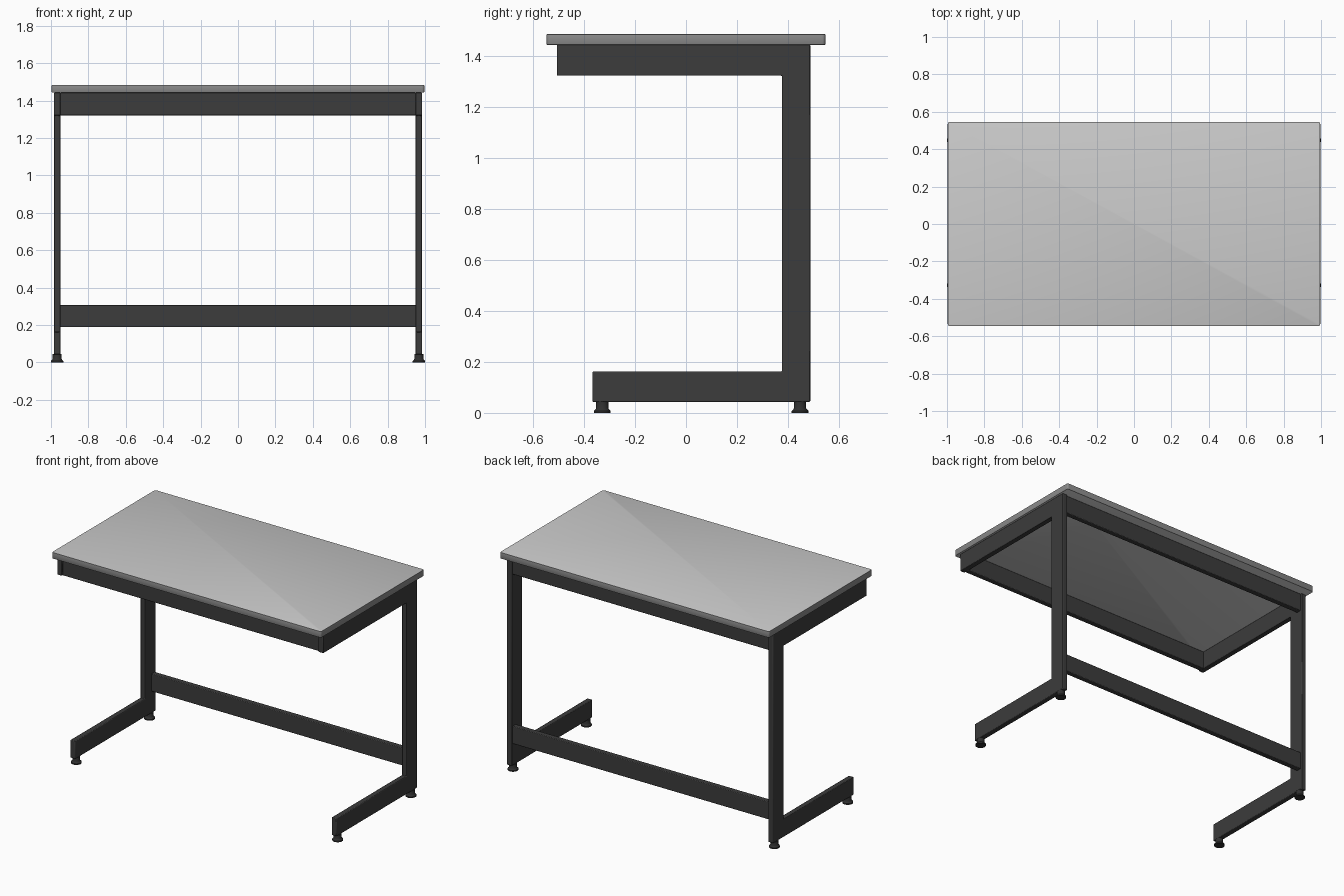
import bpy, bmesh, math
from mathutils import Vector

cube = bpy.data.objects.get("Cube")
if cube:
    bpy.data.objects.remove(cube, do_unlink=True)


def material(name, value):
    m = bpy.data.materials.new(name)
    m.use_nodes = True
    colour = (value, value, value, 1)
    m.diffuse_color = colour
    m.node_tree.nodes["Principled BSDF"].inputs["Base Color"].default_value = colour
    return m


laminate = material("light grey laminate", 0.59)
edging = material("mid grey edging", 0.25)
steel = material("charcoal steel", 0.045)
rubber = material("dark foot", 0.03)


def finish(name, bm, *mats):
    bmesh.ops.recalc_face_normals(bm, faces=bm.faces)
    mesh = bpy.data.meshes.new(name)
    bm.to_mesh(mesh)
    bm.free()
    obj = bpy.data.objects.new(name, mesh)
    bpy.context.collection.objects.link(obj)
    for m in mats:
        mesh.materials.append(m)
    return obj


def smooth(obj):
    bpy.ops.object.select_all(action="DESELECT")
    obj.select_set(True)
    bpy.context.view_layer.objects.active = obj
    bpy.ops.object.shade_smooth_by_angle(angle=math.radians(35))


def soften(obj, width):
    mod = obj.modifiers.new("soft edges", "BEVEL")
    mod.width = width
    mod.segments = 2
    mod.limit_method = "ANGLE"
    smooth(obj)


def box(name, low, high, mat):
    bm = bmesh.new()
    bmesh.ops.create_cube(bm, size=1)
    for v in bm.verts:
        v.co = Vector([l if c < 0 else h for c, l, h in zip(v.co, low, high)])
    return finish(name, bm, mat)


# Tabletop with rounded corners and a darker edge band
HALF_X, HALF_Y, UNDER, TOP = 0.996, 0.546, 1.442, 1.484
bm = bmesh.new()
bmesh.ops.create_cube(bm, size=1)
for v in bm.verts:
    v.co = (math.copysign(HALF_X, v.co.x), math.copysign(HALF_Y, v.co.y),
            TOP if v.co.z > 0 else UNDER)
uprights = [e for e in bm.edges if abs(e.verts[0].co.z - e.verts[1].co.z) > 0.01]
bmesh.ops.bevel(bm, geom=uprights, offset=0.012, segments=4, profile=0.5, affect="EDGES")
rims = [e for e in bm.edges if abs(e.verts[0].co.z - e.verts[1].co.z) < 0.001]
bmesh.ops.bevel(bm, geom=rims, offset=0.003, segments=2, profile=0.5, affect="EDGES")
bm.normal_update()
for f in bm.faces:
    f.material_index = 0 if abs(f.normal.z) > 0.95 else 1
smooth(finish("tabletop", bm, laminate, edging))

# C-shaped side frames: arm, upright and base in one profile
INNER, OUTER = 0.949, 0.985
profile = [(-0.506, UNDER), (0.487, UNDER), (0.487, 0.043), (-0.366, 0.043),
           (-0.366, 0.162), (0.376, 0.162), (0.376, 1.321), (-0.506, 1.321)]
for side, s in (("left", 1), ("right", -1)):
    bm = bmesh.new()
    face = bm.faces.new([bm.verts.new((s * INNER, y, z)) for y, z in profile])
    ext = bmesh.ops.extrude_face_region(bm, geom=[face])
    moved = [g for g in ext["geom"] if isinstance(g, bmesh.types.BMVert)]
    bmesh.ops.translate(bm, verts=moved, vec=(s * (OUTER - INNER), 0, 0))
    soften(finish(side + "_side_frame", bm, steel), 0.004)

# Cross rails between the side frames
for name, y, z, height in (("front_top_rail", -0.478, 1.321, UNDER - 1.321),
                           ("back_top_rail", 0.459, 1.321, UNDER - 1.321),
                           ("back_lower_rail", 0.459, 0.188, 0.118)):
    rail = box(name, (-0.953, y - 0.018, z), (0.953, y + 0.018, z + height), steel)
    soften(rail, 0.004)

# Levelling feet: a turned profile with a flared pad
foot_profile = [(0, 0), (0.033, 0), (0.033, 0.008), (0.026, 0.015),
                (0.024, 0.018), (0.024, 0.044), (0, 0.044)]
for side, s in (("left", 1), ("right", -1)):
    for end, y in (("front", -0.328), ("back", 0.447)):
        bm = bmesh.new()
        verts = [bm.verts.new((r, 0, z)) for r, z in foot_profile]
        edges = [bm.edges.new(pair) for pair in zip(verts, verts[1:])]
        bmesh.ops.spin(bm, geom=verts + edges, cent=(0, 0, 0), axis=(0, 0, 1),
                       angle=math.tau, steps=24)
        bmesh.ops.remove_doubles(bm, verts=bm.verts, dist=0.0001)
        bmesh.ops.translate(bm, verts=bm.verts, vec=(s * 0.967, y, 0))
        smooth(finish(f"{end}_{side}_foot", bm, rubber))
